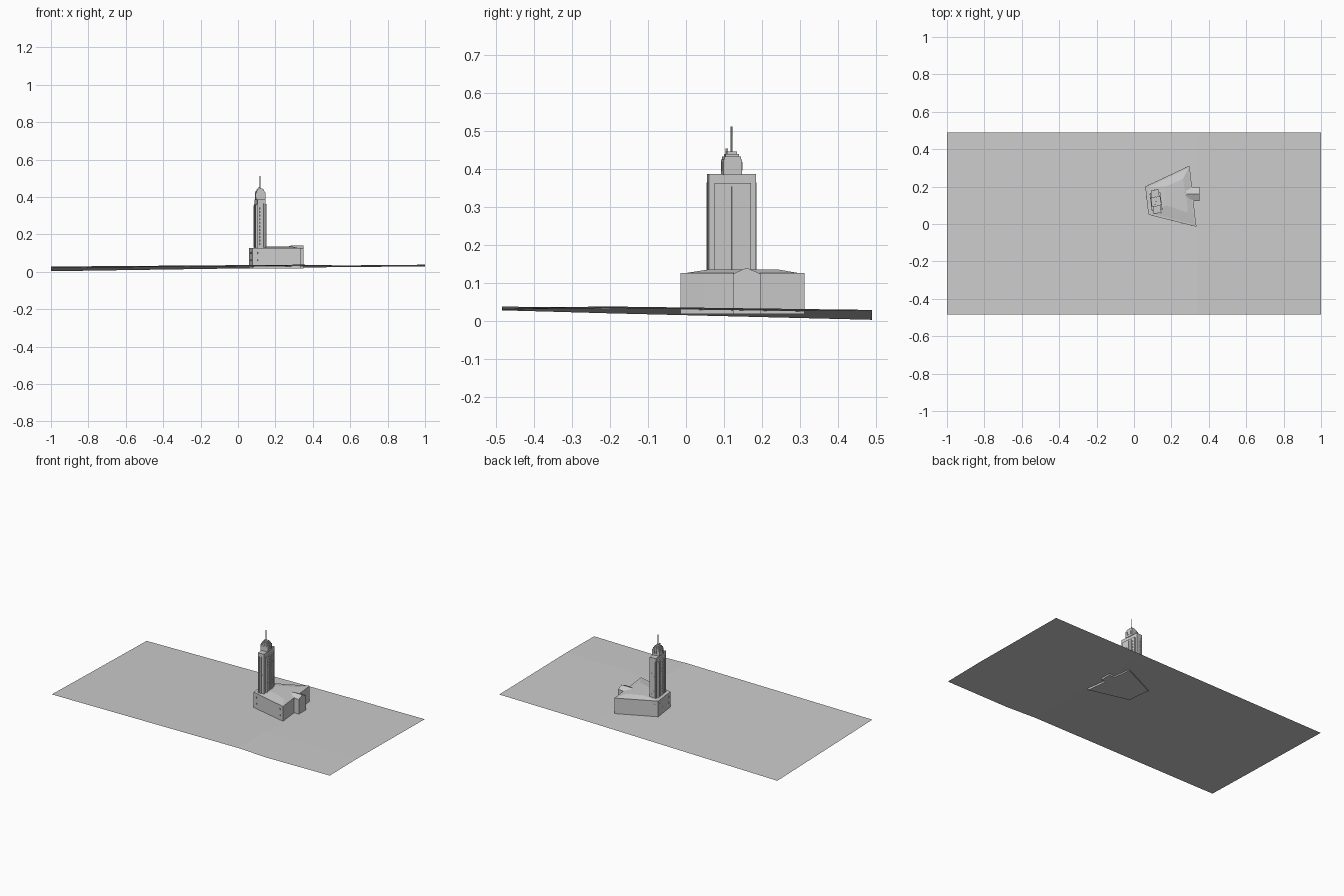
import bpy, bmesh
from math import radians, hypot
from mathutils import Matrix, Vector

old = bpy.data.objects.get("Cube")
if old:
    bpy.data.objects.remove(old, do_unlink=True)


def material(name, value):
    m = bpy.data.materials.new(name)
    m.use_nodes = True
    col = (value, value, value, 1)
    m.diffuse_color = col
    m.node_tree.nodes["Principled BSDF"].inputs["Base Color"].default_value = col
    return m


STONE = material("light grey", 0.6)


def finish(name, bm, recalc=True):
    if recalc:
        bmesh.ops.recalc_face_normals(bm, faces=bm.faces)
    me = bpy.data.meshes.new(name)
    bm.to_mesh(me)
    bm.free()
    me.materials.append(STONE)
    ob = bpy.data.objects.new(name, me)
    bpy.context.collection.objects.link(ob)
    return ob


def add_box(bm, size, centre, frame=Matrix()):
    m = frame @ Matrix.Translation(centre) @ Matrix.Diagonal((*size, 1))
    bmesh.ops.create_cube(bm, size=1, matrix=m)


def add_loft(bm, rings):
    """Closed solid through matching rings of points."""
    loops = [[bm.verts.new(p) for p in ring] for ring in rings]
    n = len(loops[0])
    for a, b in zip(loops, loops[1:]):
        for i in range(n):
            j = (i + 1) % n
            bm.faces.new((a[i], a[j], b[j], b[i]))
    bm.faces.new(loops[0][::-1])
    bm.faces.new(loops[-1])


def ring(points, z):
    return [(x, y, z) for x, y in points]


def shrink(points, f):
    c = sum((Vector(p) for p in points), Vector((0, 0))) / len(points)
    return [tuple(c + (Vector(p) - c) * f) for p in points]


# Gently tilted ground sheet with a small fold
bm = bmesh.new()
front = [(-1, .028), (.34, .038), (.55, .03), (1, .035)]
middle = [(-1, .02), (.34, .033), (.55, .034), (1, .038)]
back = [(-1, .003), (.34, .023), (.55, .025), (1, .029)]
rows = [[bm.verts.new((x, y, z)) for x, z in row]
        for y, row in ((-.485, front), (-.2, middle), (.49, back))]
for a, b in zip(rows, rows[1:]):
    for i in range(3):
        bm.faces.new((a[i], a[i + 1], b[i + 1], b[i]))
finish("ground", bm, recalc=False)

# Wedge-shaped podium
plan = [(.077, .05), (.334, -.015), (.326, .047), (.297, .312), (.06, .2)]
bm = bmesh.new()
add_loft(bm, [ring(plan, .018), ring(plan, .126)])
finish("podium", bm)

# Low hipped roof on the podium
eave = shrink(plan, .96)
crest = [(.17, .1), (.287, .062), (.287, .09), (.262, .24), (.165, .2)]
bm = bmesh.new()
add_loft(bm, [ring(eave, .125), ring(crest, .136)])
finish("podium_roof", bm)

# East pavilion with its hipped roof
bm = bmesh.new()
add_box(bm, (.107, .073, .106), (.297, .16, .071))
finish("pavilion", bm)
bm = bmesh.new()
base = [bm.verts.new((x, y, .124)) for x, y in
        ((.243, .123), (.351, .123), (.351, .197), (.243, .197))]
hip, gable = bm.verts.new((.282, .16, .14)), bm.verts.new((.351, .16, .14))
for f in ((0, 1, gable, hip), (2, 3, hip, gable), (3, 0, hip), (1, 2, gable), (3, 2, 1, 0)):
    bm.faces.new([base[v] if isinstance(v, int) else v for v in f])
finish("pavilion_roof", bm)

# Shallow window plates around the podium
bm = bmesh.new()
for k, count in ((0, 5), (3, 6), (4, 4)):
    a, b = Vector(plan[k]), Vector(plan[(k + 1) % len(plan)])
    d = (b - a).normalized()
    turn = Matrix(((d.x, -d.y, 0, 0), (d.y, d.x, 0, 0), (0, 0, 1, 0), (0, 0, 0, 1)))
    for i in range(count):
        p = a.lerp(b, (i + .5) / count)
        for z in (.062, .1):
            add_box(bm, (.006, .002, .01), (0, 0, 0), Matrix.Translation((p.x, p.y, z)) @ turn)
finish("podium_windows", bm)

# Tower frame is turned slightly on the plot
tower = Matrix.Translation((.118, .12, 0)) @ Matrix.Rotation(radians(7), 4, 'Z')
bm = bmesh.new()
add_box(bm, (.042, .126, .367), (0, 0, .2035), tower)
finish("tower_shaft", bm)
bm = bmesh.new()
for s in (-1, 1):
    add_box(bm, (.01, .096, .343), (s * .023, 0, .1915), tower)
finish("tower_side_bays", bm)

# Thin piers on the broad faces and the narrow ends
bm = bmesh.new()
for s in (-1, 1):
    for i in range(5):
        add_box(bm, (.003, .006, .225), (s * .0285, (i - 2) * .021, .242), tower)
    for i in (-1, 0, 1):
        add_box(bm, (.004, .003, .235), (i * .014, s * .0635, .247), tower)
finish("tower_piers", bm)

# Window plates between the piers
bm = bmesh.new()
for s in (-1, 1):
    for row in range(11):
        z = .148 + row * .019
        for i in range(4):
            add_box(bm, (.001, .007, .01), (s * .0283, (i - 1.5) * .021, z), tower)
        for i in (-1, 1):
            add_box(bm, (.005, .001, .01), (i * .007, s * .0632, z), tower)
finish("tower_windows", bm)

# Stepped crown and mast
bm = bmesh.new()
for w, d, low, high in ((.05, .05, .385, .425), (.044, .044, .425, .433),
                        (.036, .036, .433, .44), (.024, .026, .44, .446)):
    add_box(bm, (w, d, high - low), (0, 0, (low + high) / 2), tower)
for s in (-1, 1):
    for i in (-1, 0, 1):
        add_box(bm, (.002, .006, .022), (s * .0255, i * .014, .408), tower)
        add_box(bm, (.006, .002, .022), (i * .014, s * .0255, .408), tower)
add_box(bm, (.006, .005, .014), (-.006, -.012, .447), tower)
finish("crown", bm)
bm = bmesh.new()
bmesh.ops.create_cone(bm, cap_ends=True, segments=8, radius1=.0028, radius2=.0022,
                      depth=.07, matrix=tower @ Matrix.Translation((0, 0, .478)))
finish("mast", bm)
